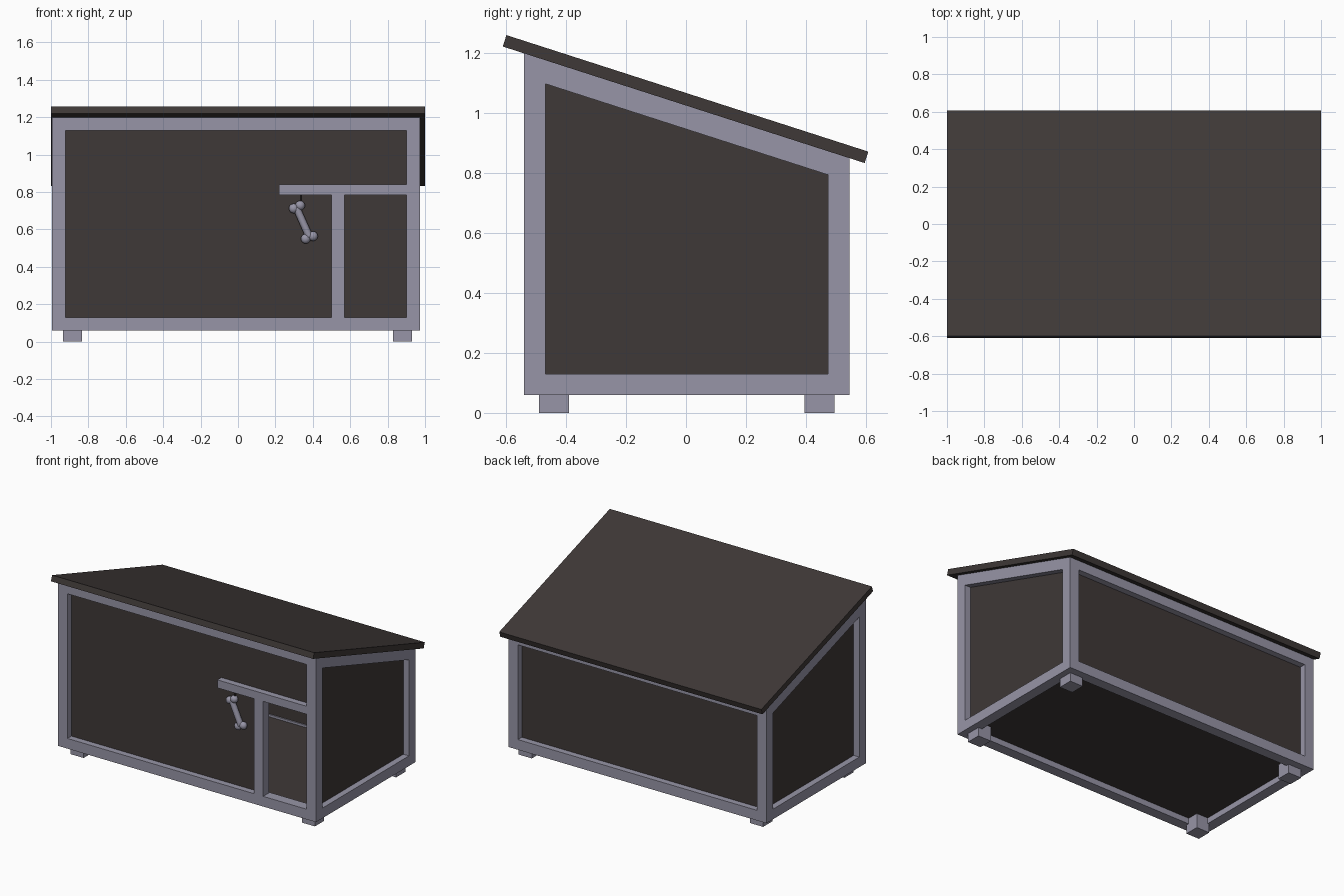
import bpy, bmesh, math
from mathutils import Vector

if "Cube" in bpy.data.objects:
    bpy.data.objects.remove(bpy.data.objects["Cube"])


def material(name, rgb):
    m = bpy.data.materials.new(name)
    m.diffuse_color = (*rgb, 1)
    m.use_nodes = True
    m.node_tree.nodes["Principled BSDF"].inputs["Base Color"].default_value = m.diffuse_color
    return m


GREY = material("lilac grey paint", (0.31, 0.30, 0.385))
DARK = material("dark brown board", (0.049, 0.040, 0.038))

X0, X1 = -0.995, 0.973      # outer frame, left and right
Y0, Y1 = -0.54, 0.545       # outer frame, front and back
Z0 = 0.06                   # underside of the frame
W = 0.072                   # timber width
IN, T = 0.043, 0.02         # panel recess and panel thickness


def under(y):
    """Height of the roof underside at depth y."""
    return 1.024 - 0.322 * y


def finish(name, bm, mat):
    bmesh.ops.recalc_face_normals(bm, faces=bm.faces)
    me = bpy.data.meshes.new(name)
    bm.to_mesh(me)
    bm.free()
    me.materials.append(mat)
    ob = bpy.data.objects.new(name, me)
    bpy.context.collection.objects.link(ob)
    return ob


def prism(name, profile, x0, x1, mat):
    """Extrude a (y, z) profile along x."""
    bm = bmesh.new()
    f = bm.faces.new([bm.verts.new((x0, y, z)) for y, z in profile])
    r = bmesh.ops.extrude_face_region(bm, geom=[f])
    vs = [v for v in r["geom"] if isinstance(v, bmesh.types.BMVert)]
    bmesh.ops.translate(bm, verts=vs, vec=(x1 - x0, 0, 0))
    return finish(name, bm, mat)


def box(name, x0, x1, y0, y1, z0, z1, mat):
    return prism(name, [(y0, z0), (y1, z0), (y1, z1), (y0, z1)], x0, x1, mat)


def to_roof(name, x0, x1, y0, y1, z0, mat):
    """Box whose top follows the roof slope."""
    return prism(name, [(y0, z0), (y1, z0), (y1, under(y1)), (y0, under(y0))], x0, x1, mat)


def side_frame(name, x0, x1):
    """Closed frame of the sloped side, as a ring of quads."""
    a, b = Y0 + W, Y1 - W
    outer = [(Y0, Z0), (Y1, Z0), (Y1, under(Y1)), (Y0, under(Y0))]
    inner = [(a, 0.13), (b, 0.13), (b, under(b) - 0.079), (a, under(a) - 0.079)]
    bm = bmesh.new()
    rings = [[bm.verts.new((x, y, z)) for y, z in p]
             for x, p in ((x0, outer), (x1, outer), (x1, inner), (x0, inner))]
    for k in range(4):
        p, q = rings[k], rings[(k + 1) % 4]
        for i in range(4):
            j = (i + 1) % 4
            bm.faces.new((p[i], p[j], q[j], q[i]))
    finish(name, bm, GREY)


# Frame
side_frame("left_frame", X0, X0 + W)
side_frame("right_frame", X1 - W, X1)
A, B = X0 + W, X1 - W
for label, y0, y1 in (("front", Y0, Y0 + W), ("back", Y1 - W, Y1)):
    low_top = under(Y0) - 0.07 if label == "front" else under(Y1) - 0.065
    box(label + "_bottom_rail", A, B, y0, y1, Z0, 0.13, GREY)
    to_roof(label + "_top_rail", A, B, y0, y1, low_top, GREY)

# Doorway timbers
box("door_post", 0.50, 0.57, Y0, Y0 + 0.065, 0.13, 0.785, GREY)
box("door_lintel", 0.22, B, Y0, Y0 + 0.065, 0.785, 0.84, GREY)

# Panels
pf = Y0 + IN
to_roof("front_panel", A - 0.02, 0.535, pf, pf + T, 0.11, DARK)
to_roof("panel_over_door", 0.535, B + 0.02, pf, pf + T, 0.80, DARK)
to_roof("back_panel", A - 0.02, B + 0.02, Y1 - IN - T, Y1 - IN, 0.11, DARK)
to_roof("left_panel", X0 + IN, X0 + IN + T, pf, Y1 - IN, 0.11, DARK)
to_roof("right_panel", X1 - IN - T, X1 - IN, pf, Y1 - IN, 0.11, DARK)
box("floor", X0 + IN, X1 - IN, pf, Y1 - IN, 0.10, 0.115, DARK)

# Roof slab
prism("roof", [(-0.610, 1.220), (0.595, 0.832), (0.607, 0.870), (-0.598, 1.258)], -1, 1, DARK)

# Feet
for sx, x in (("left", -0.935), ("right", 0.83)):
    for sy, y in (("front", -0.49), ("back", 0.395)):
        box(f"{sy}_{sx}_foot", x, x + 0.1, y, y + 0.1, 0, 0.102, GREY)


def rod(name, p, q, r, mat, sides=12):
    p, q = Vector(p), Vector(q)
    bpy.ops.mesh.primitive_cylinder_add(vertices=sides, radius=r, depth=(q - p).length,
                                        location=(p + q) / 2)
    ob = bpy.context.object
    ob.name = name
    ob.rotation_euler = (q - p).to_track_quat('Z', 'Y').to_euler()
    ob.data.materials.append(mat)
    bpy.ops.object.shade_smooth_by_angle()


# Hanging bone
BY = -0.515
rod("bone_shaft", (0.313, BY, 0.715), (0.382, BY, 0.56), 0.02, GREY)
for i, (x, z) in enumerate(((0.298, 0.712), (0.332, 0.728), (0.362, 0.550), (0.401, 0.564))):
    bpy.ops.mesh.primitive_uv_sphere_add(segments=16, ring_count=10, radius=0.026,
                                         location=(x, BY, z))
    knob = bpy.context.object
    knob.name = f"bone_knob_{i + 1}"
    knob.scale.y = 0.9
    knob.data.materials.append(GREY)
    bpy.ops.object.shade_smooth_by_angle()
rod("bone_cord", (0.337, BY, 0.74), (0.337, BY, 0.79), 0.006, DARK, 8)
